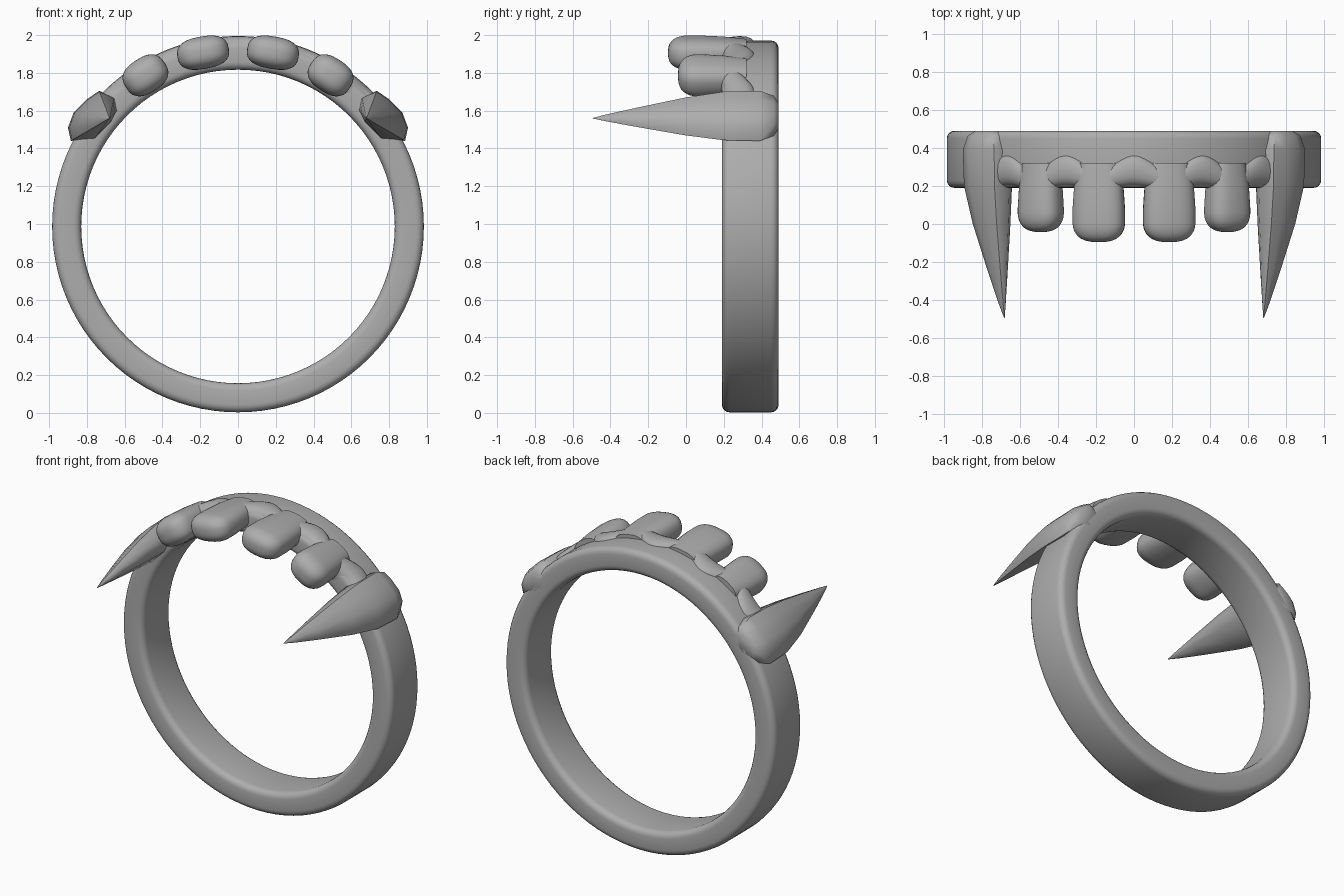
import bpy, bmesh
from math import sin, cos, pi, radians, copysign

cube = bpy.data.objects.get("Cube")
if cube:
    bpy.data.objects.remove(cube)

GREY = (0.42, 0.42, 0.42, 1)
metal = bpy.data.materials.new("plain grey")
metal.use_nodes = True
metal.diffuse_color = GREY
metal.node_tree.nodes["Principled BSDF"].inputs["Base Color"].default_value = GREY

CENTRE_Z = 0.987


def loft(name, sections, closed=False, angle=50):
    """Skin a list of equal-length point loops; cap the ends unless closed."""
    bm = bmesh.new()
    loops = [[bm.verts.new(p) for p in s] for s in sections]
    n = len(loops[0])
    pairs = list(zip(loops, loops[1:]))
    if closed:
        pairs.append((loops[-1], loops[0]))
    else:
        bm.faces.new(loops[0])
        bm.faces.new(loops[-1])
    for a, b in pairs:
        for i in range(n):
            j = (i + 1) % n
            bm.faces.new((a[i], a[j], b[j], b[i]))
    bmesh.ops.recalc_face_normals(bm, faces=bm.faces)
    mesh = bpy.data.meshes.new(name)
    bm.to_mesh(mesh)
    bm.free()
    mesh.materials.append(metal)
    obj = bpy.data.objects.new(name, mesh)
    bpy.context.collection.objects.link(obj)
    bpy.ops.object.select_all(action='DESELECT')
    obj.select_set(True)
    bpy.context.view_layer.objects.active = obj
    bpy.ops.object.shade_smooth_by_angle(angle=radians(angle))
    return obj


def superellipse(a, b, power, count):
    """Rounded-box outline with half sizes a and b."""
    pts = []
    for i in range(count):
        t = 2 * pi * i / count
        c, s = cos(t), sin(t)
        pts.append((a * copysign(abs(c) ** (2 / power), c),
                    b * copysign(abs(s) ** (2 / power), s)))
    return pts


def around(angle, y, r):
    """Point at a radius from the ring axis; angle 0 is the top."""
    return (r * sin(angle), y, CENTRE_Z + r * cos(angle))


# Band: rounded rectangle swept round the axis
def band_section(angle):
    pts = []
    rad = 0.04
    for k, (sy, sr) in enumerate([(1, 1), (-1, 1), (-1, -1), (1, -1)]):
        for step in range(5):
            t = pi / 2 * (k + step / 4)
            pts.append(around(angle, 0.34 + sy * (0.15 - rad) + rad * cos(t),
                              0.907 + sr * (0.077 - rad) + rad * sin(t)))
    return pts


loft("band", [band_section(2 * pi * i / 96) for i in range(96)], closed=True)


# Gum: ridge over the top whose back edge dips behind each tooth
def gum_section(angle):
    wave = cos(2 * pi * angle / radians(21.5))
    front, back = 0.183 + 0.012 * wave, 0.335 + 0.04 * wave
    mid, half = (front + back) / 2, (back - front) / 2
    return [around(angle, mid + y, 0.925 + r)
            for y, r in superellipse(half, 0.083, 2.6, 20)]


loft("gum", [gum_section(radians(-46 + i)) for i in range(93)])


# Front teeth: rounded pegs pointing forward, lying along the arch
def tooth(name, x, z, half_w, half_h, tilt, tip_y):
    profile = [(0.32, 0.8), (0.2, 0.94), (0.08, 1.0)]
    nose = 0.1
    profile += [(tip_y + nose * (1 - sin(t)), cos(t) ** 0.7)
                for t in [pi / 2 * k / 8 for k in range(8)]]
    profile.append((tip_y, 0.15))
    c, s = cos(tilt), sin(tilt)
    outline = superellipse(half_w, half_h, 2.6, 28)
    loft(name, [[(x + k * (u * c + v * s), y, z + k * (v * c - u * s))
                 for u, v in outline] for y, k in profile])


# Fangs: long faceted spikes converging on a tip, with a knobbly root
FANG = [(0.735, 1.705), (0.80, 1.66), (0.87, 1.59), (0.9, 1.51), (0.885, 1.44),
        (0.76, 1.45), (0.67, 1.54), (0.64, 1.6), (0.655, 1.67)]
TIP = (0.68, 1.56)
ROOT = (0.765, 1.575)


def fang(name, side):
    def ring(pole, y, k):
        return [(side * (pole[0] + (x - pole[0]) * k), y,
                 pole[1] + (z - pole[1]) * k) for x, z in FANG]
    sections = [ring(ROOT, 0.49, 0.5), ring(ROOT, 0.465, 0.8), ring(ROOT, 0.39, 1.0)]
    sections += [ring(TIP, y, k) for y, k in
                 [(0.2, 0.97), (0.0, 0.76), (-0.25, 0.4), (-0.42, 0.14), (-0.495, 0.01)]]
    loft(name, sections, angle=55)


for side, label in ((1, "left"), (-1, "right")):
    tooth(label + "_inner_tooth", side * 0.185, 1.907, 0.138, 0.086,
          side * radians(10), -0.095)
    tooth(label + "_outer_tooth", side * 0.49, 1.787, 0.122, 0.094,
          side * radians(33), -0.042)
    fang(label + "_fang", side)
